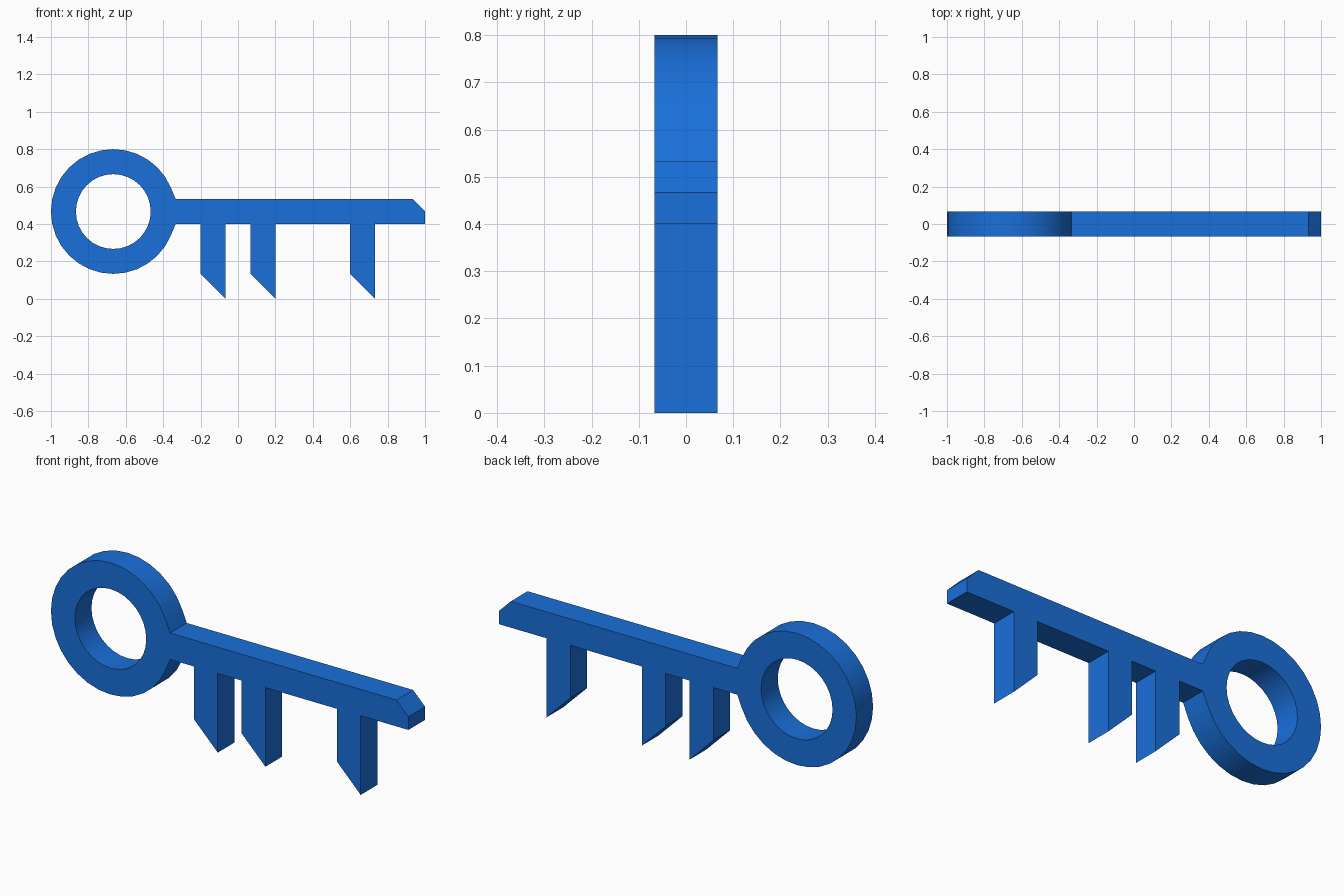
import bpy
import math

if "Cube" in bpy.data.objects:
    bpy.data.objects.remove(bpy.data.objects["Cube"])

U = 1 / 15                      # the key is laid out on a grid of 1/15 units
CX, CZ = -10 * U, 7 * U         # centre of the ring handle
SIDES = 32


def arc(radius, first, last):
    """Points of a 32-sided circle round the handle centre."""
    step = 2 * math.pi / SIDES
    return [(CX + radius * math.cos(i * step), CZ + radius * math.sin(i * step))
            for i in range(first, last + 1)]


def tooth(x):
    """One slanted bit hanging below the shaft, two grid units wide."""
    return [(x * U, 6 * U), (x * U, 2 * U), ((x + 2) * U, 0), ((x + 2) * U, 6 * U)]


def add_loop(curve, points):
    spline = curve.splines.new('POLY')
    spline.points.add(len(points) - 1)
    for p, (x, z) in zip(spline.points, points):
        p.co = (x, z, 0, 1)
    spline.use_cyclic_u = True


# Outline: ring, shaft underside with three teeth, chamfered tip
outline = arc(5 * U, 2, SIDES - 2) + [(-5 * U, 6 * U)]
for x in (-3, 1, 9):
    outline += tooth(x)
outline += [(15 * U, 6 * U), (15 * U, 7 * U), (14 * U, 8 * U), (-5 * U, 8 * U)]

curve = bpy.data.curves.new("key", 'CURVE')
curve.dimensions = '2D'
curve.fill_mode = 'BOTH'
curve.extrude = U
add_loop(curve, outline)
add_loop(curve, arc(3 * U, 0, SIDES - 1))   # hole in the handle

key = bpy.data.objects.new("key", curve)
bpy.context.collection.objects.link(key)
key.rotation_euler.x = math.pi / 2
bpy.context.view_layer.objects.active = key
key.select_set(True)
bpy.ops.object.convert(target='MESH')
key = bpy.context.object
bpy.ops.object.transform_apply(location=False, rotation=True, scale=False)

# Join the caps to the sides and give consistent normals
bpy.ops.object.mode_set(mode='EDIT')
bpy.ops.mesh.select_all(action='SELECT')
bpy.ops.mesh.remove_doubles(threshold=0.0001)
bpy.ops.mesh.normals_make_consistent(inside=False)
bpy.ops.object.mode_set(mode='OBJECT')
bpy.ops.object.shade_smooth_by_angle(angle=math.radians(30))

# Blue finish
blue = bpy.data.materials.new("blue")
blue.diffuse_color = (0.01, 0.16, 0.70, 1)
blue.use_nodes = True
blue.node_tree.nodes["Principled BSDF"].inputs["Base Color"].default_value = blue.diffuse_color
key.data.materials.clear()
key.data.materials.append(blue)
